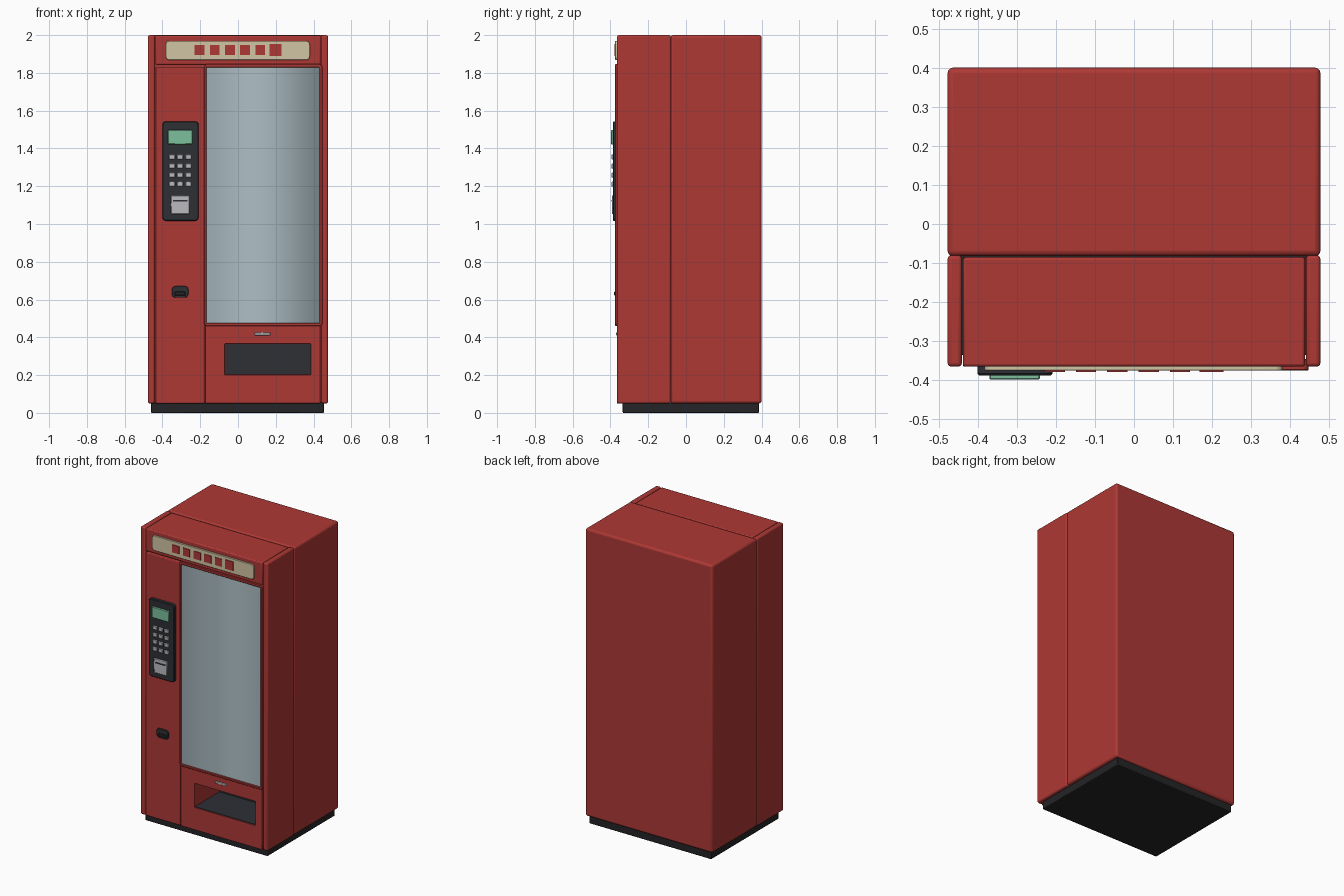
import bpy, bmesh, math

if "Cube" in bpy.data.objects:
    bpy.data.objects.remove(bpy.data.objects["Cube"])


def material(name, r, g, b):
    m = bpy.data.materials.new(name)
    m.diffuse_color = (r, g, b, 1)
    m.use_nodes = True
    m.node_tree.nodes["Principled BSDF"].inputs["Base Color"].default_value = m.diffuse_color
    return m


RED = material("red_paint", 0.42, 0.04, 0.035)
DARK = material("dark_plastic", 0.026, 0.029, 0.036)
BLACK = material("black_rubber", 0.018, 0.018, 0.02)
CREAM = material("cream_panel", 0.64, 0.56, 0.37)
GREEN = material("green_screen", 0.2, 0.52, 0.33)
GREY = material("light_grey", 0.5, 0.5, 0.52)
GLASS = material("window_glass", 0.42, 0.52, 0.56)


def finish(name, bm, mat, bevel=0.0, segs=2):
    bmesh.ops.recalc_face_normals(bm, faces=bm.faces)
    me = bpy.data.meshes.new(name)
    bm.to_mesh(me)
    bm.free()
    me.materials.append(mat)
    ob = bpy.data.objects.new(name, me)
    bpy.context.collection.objects.link(ob)
    if bevel:
        mod = ob.modifiers.new("bevel", "BEVEL")
        mod.width, mod.segments = bevel, segs
        mod.limit_method = "ANGLE"
        mod.angle_limit = math.radians(40)
    bpy.ops.object.select_all(action="DESELECT")
    ob.select_set(True)
    bpy.context.view_layer.objects.active = ob
    bpy.ops.object.shade_smooth_by_angle(angle=math.radians(35))
    return ob


def box(name, x, y, z, mat, bevel=0.0, segs=2):
    """Box from (min, max) ranges."""
    bm = bmesh.new()
    bmesh.ops.create_cube(bm, size=1)
    for v in bm.verts:
        v.co = [r[0] + (c + 0.5) * (r[1] - r[0]) for c, r in zip(v.co, (x, y, z))]
    return finish(name, bm, mat, bevel, segs)


def outline(x, z, r, n=5):
    """Rounded rectangle in the front plane."""
    pts = []
    corners = ((x[1] - r, z[1] - r), (x[0] + r, z[1] - r),
               (x[0] + r, z[0] + r), (x[1] - r, z[0] + r))
    for i, (cx, cz) in enumerate(corners):
        for k in range(n + 1):
            a = math.pi / 2 * (i + k / n)
            pts.append((cx + r * math.cos(a), cz + r * math.sin(a)))
    return pts


def plate(name, x, y, z, r, mat, bevel=0.002):
    """Rounded plate facing the front."""
    bm = bmesh.new()
    f = bm.faces.new([bm.verts.new((px, y[1], pz)) for px, pz in outline(x, z, r)])
    ext = bmesh.ops.extrude_face_region(bm, geom=[f], use_keep_orig=True)
    for v in ext["geom"]:
        if isinstance(v, bmesh.types.BMVert):
            v.co.y = y[0]
    return finish(name, bm, mat, bevel, 1)


def frame(name, x, y, z, r, hx, hz, hr, mat, bevel):
    """Rounded plate with a rounded through hole."""
    bm = bmesh.new()
    loops = []
    for pts, yy in ((outline(x, z, r), y[0]), (outline(x, z, r), y[1]),
                    (outline(hx, hz, hr), y[1]), (outline(hx, hz, hr), y[0])):
        loops.append([bm.verts.new((px, yy, pz)) for px, pz in pts])
    n = len(loops[0])
    for a in range(4):
        A, B = loops[a], loops[(a + 1) % 4]
        for i in range(n):
            j = (i + 1) % n
            bm.faces.new((A[i], A[j], B[j], B[i]))
    return finish(name, bm, mat, bevel, 1)


# Plinth and cabinet shell
box("base_plinth", (-0.46, 0.456), (-0.335, 0.387), (0, 0.055), BLACK, 0.004)
box("rear_cabinet", (-0.477, 0.477), (-0.082, 0.4), (0.05, 2.0), RED, 0.014, 3)
for side, s in (("left", -1), ("right", 1)):
    xs = sorted((s * 0.477, s * 0.44))
    box(side + "_side_wall", xs, (-0.365, -0.08), (0.05, 2.0), RED, 0.01, 3)

# Front sections
box("header", (-0.438, 0.438), (-0.365, -0.085), (1.843, 1.998), RED, 0.007)
box("control_door", (-0.438, -0.178), (-0.365, -0.085), (0.05, 1.832), RED, 0.005)
box("window_backing", (-0.176, 0.438), (-0.345, -0.085), (0.46, 1.843), RED)
frame("delivery_panel", (-0.174, 0.436), (-0.365, -0.085), (0.05, 0.462), 0.004,
      (-0.07, 0.385), (0.203, 0.365), 0.002, RED, 0.0015)
box("delivery_bin_floor", (-0.07, 0.385), (-0.362, -0.085), (0.19, 0.207), DARK)
box("delivery_bin_back", (-0.07, 0.385), (-0.1, -0.085), (0.2, 0.366), DARK)

# Window
frame("window_frame", (-0.18, 0.447), (-0.375, -0.345), (0.46, 1.847), 0.018,
      (-0.167, 0.431), (0.475, 1.828), 0.006, RED, 0.003)
bm = bmesh.new()
cols = [(-0.168, -0.345), (-0.168, -0.366), (0.432, -0.366), (0.432, -0.345)]
low = [bm.verts.new((x, y, 0.472)) for x, y in cols]
top = [bm.verts.new((x, y, 1.831)) for x, y in cols]
for i in range(3):
    bm.faces.new((low[i], low[i + 1], top[i + 1], top[i]))
glass = finish("window_glass", bm, GLASS)
for m in list(glass.modifiers):
    glass.modifiers.remove(m)
me = glass.data
if "sharp_edge" in me.attributes:
    me.attributes.remove(me.attributes["sharp_edge"])
me.shade_smooth()

# Header sign with plain square tiles
plate("header_sign", (-0.383, 0.38), (-0.375, -0.36), (1.868, 1.97), 0.02, CREAM)
for i in range(6):
    cx, h = -0.203 + 0.0802 * i, 0.031 if i == 5 else 0.026
    box(f"header_tile_{i + 1}", (cx - h, cx + h), (-0.379, -0.37),
        (1.921 - h, 1.921 + h), RED)

# Control panel
plate("control_panel", (-0.4, -0.209), (-0.387, -0.36), (1.017, 1.543), 0.018, DARK, 0.004)
box("display_screen", (-0.37, -0.241), (-0.398, -0.38), (1.422, 1.497), GREEN, 0.003, 1)
for row in range(4):
    for col in range(3):
        cx, cz = -0.349 + 0.043 * col, 1.355 - 0.048 * row
        box(f"key_{row * 3 + col + 1}", (cx - 0.016, cx + 0.016), (-0.395, -0.38),
            (cz - 0.013, cz + 0.013), GREY, 0.003, 1)
box("payment_slot_plate", (-0.356, -0.257), (-0.393, -0.38), (1.052, 1.15), GREY, 0.003, 1)
box("payment_slot", (-0.345, -0.268), (-0.395, -0.385), (1.118, 1.127), DARK)

# Coin return and delivery handle
plate("coin_return", (-0.349, -0.263), (-0.375, -0.36), (0.61, 0.671), 0.018, DARK)
box("coin_return_flap", (-0.335, -0.277), (-0.38, -0.37), (0.621, 0.642), BLACK, 0.003, 1)
box("delivery_handle", (0.087, 0.171), (-0.37, -0.36), (0.411, 0.426), GREY, 0.002, 1)
